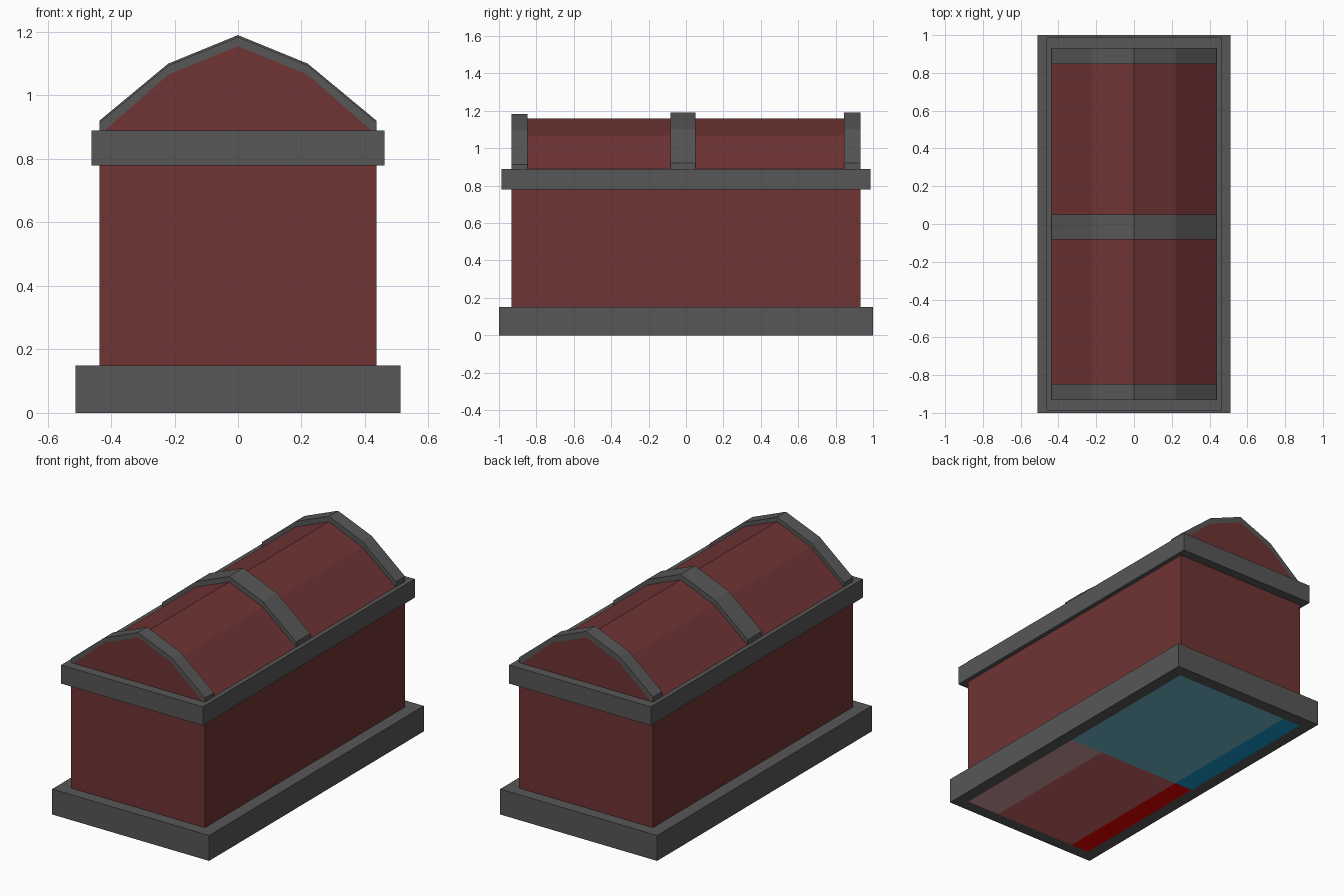
import bpy, bmesh

if "Cube" in bpy.data.objects:
    bpy.data.objects.remove(bpy.data.objects["Cube"])

def material(name, rgb):
    m = bpy.data.materials.new(name)
    m.diffuse_color = (*rgb, 1)
    m.use_nodes = True
    m.node_tree.nodes["Principled BSDF"].inputs["Base Color"].default_value = m.diffuse_color
    return m

GREY = material("stone grey", (0.095, 0.095, 0.095))
RED = material("dark red", (0.160, 0.034, 0.034))
PINK = material("dusty pink", (0.62, 0.34, 0.34))
BRICK = material("brick red", (0.59, 0.13, 0.13))
BRIGHT = material("bright red", (0.9, 0.0, 0.0))
TEAL = material("teal", (0.165, 0.47, 0.59))
BLUE = material("blue", (0.007, 0.32, 0.59))

def finish(name, bm, mats):
    bmesh.ops.recalc_face_normals(bm, faces=bm.faces)
    me = bpy.data.meshes.new(name)
    bm.to_mesh(me)
    bm.free()
    for m in mats:
        me.materials.append(m)
    ob = bpy.data.objects.new(name, me)
    bpy.context.collection.objects.link(ob)
    return ob

def box_mesh(hx, hy, z0, z1):
    bm = bmesh.new()
    bmesh.ops.create_cube(bm, size=1)
    for v in bm.verts:
        v.co = (v.co.x * 2 * hx, v.co.y * 2 * hy, z0 + (v.co.z + 0.5) * (z1 - z0))
    return bm

def extrude_profile(name, pts, y0, y1, mat):
    bm = bmesh.new()
    face = bm.faces.new([bm.verts.new((x, y0, z)) for x, z in pts])
    new = bmesh.ops.extrude_face_region(bm, geom=[face])["geom"]
    bmesh.ops.translate(bm, vec=(0, y1 - y0, 0),
                        verts=[g for g in new if isinstance(g, bmesh.types.BMVert)])
    return finish(name, bm, [mat])

def mirrored(half):
    # half profile runs from the +x foot up to the ridge
    return half + [(-x, z) for x, z in reversed(half[:-1])]

def in_panel(f):
    return all(abs(v.co.x) < 0.46 and abs(v.co.y) < 0.96 and v.co.z < 0.01 for v in f.verts)

# Base slab with a painted panel let into the underside
bm = box_mesh(0.512, 1.0, 0.0, 0.15)
bm.normal_update()
floor = [f for f in bm.faces if f.normal.z < -0.9]
bmesh.ops.inset_region(bm, faces=floor, thickness=0.073, use_even_offset=True)
for co, no in (((0.22, 0, 0), (1, 0, 0)), ((-0.32, 0, 0), (1, 0, 0)), ((0, -0.02, 0), (0, 1, 0))):
    panel = [f for f in bm.faces if in_panel(f)]
    edges = {e for f in panel for e in f.edges}
    verts = {v for f in panel for v in f.verts}
    bmesh.ops.bisect_plane(bm, geom=panel + list(edges) + list(verts), plane_co=co, plane_no=no)
for f in bm.faces:
    if in_panel(f):
        c = f.calc_center_median()
        if c.y > -0.02:
            f.material_index = 5 if c.x < -0.32 else 4
        else:
            f.material_index = 3 if c.x < -0.32 else 1 if c.x > 0.22 else 2
finish("base", bm, [GREY, PINK, BRICK, BRIGHT, TEAL, BLUE])

# Walls and rim
finish("walls", box_mesh(0.437, 0.932, 0.15, 0.78), [RED])
finish("rim", box_mesh(0.462, 0.987, 0.78, 0.89), [GREY])

# Faceted lid, with narrower gables framed by the end bands
inner = [(0.42, 0.89), (0.22, 1.065), (0.0, 1.155)]
lid = [(0.436, 0.89), (0.22, 1.068), (0.0, 1.158)]
extrude_profile("lid", mirrored(lid), -0.86, 0.86, RED)
extrude_profile("front_gable", mirrored(inner), -0.932, -0.86, RED)
extrude_profile("back_gable", mirrored(inner), 0.86, 0.932, RED)

# Bands over the lid
outer = [(0.437, 0.89), (0.437, 0.92), (0.22, 1.10), (0.0, 1.19)]
for name, y0, y1, drop in (("front_band", -0.932, -0.848, 0.006),
                           ("middle_band", -0.083, 0.05, 0.0),
                           ("back_band", 0.846, 0.932, 0.0)):
    top = mirrored([outer[0]] + [(x, z - drop) for x, z in outer[1:]])
    extrude_profile(name, top + mirrored(inner)[::-1], y0, y1, GREY)
